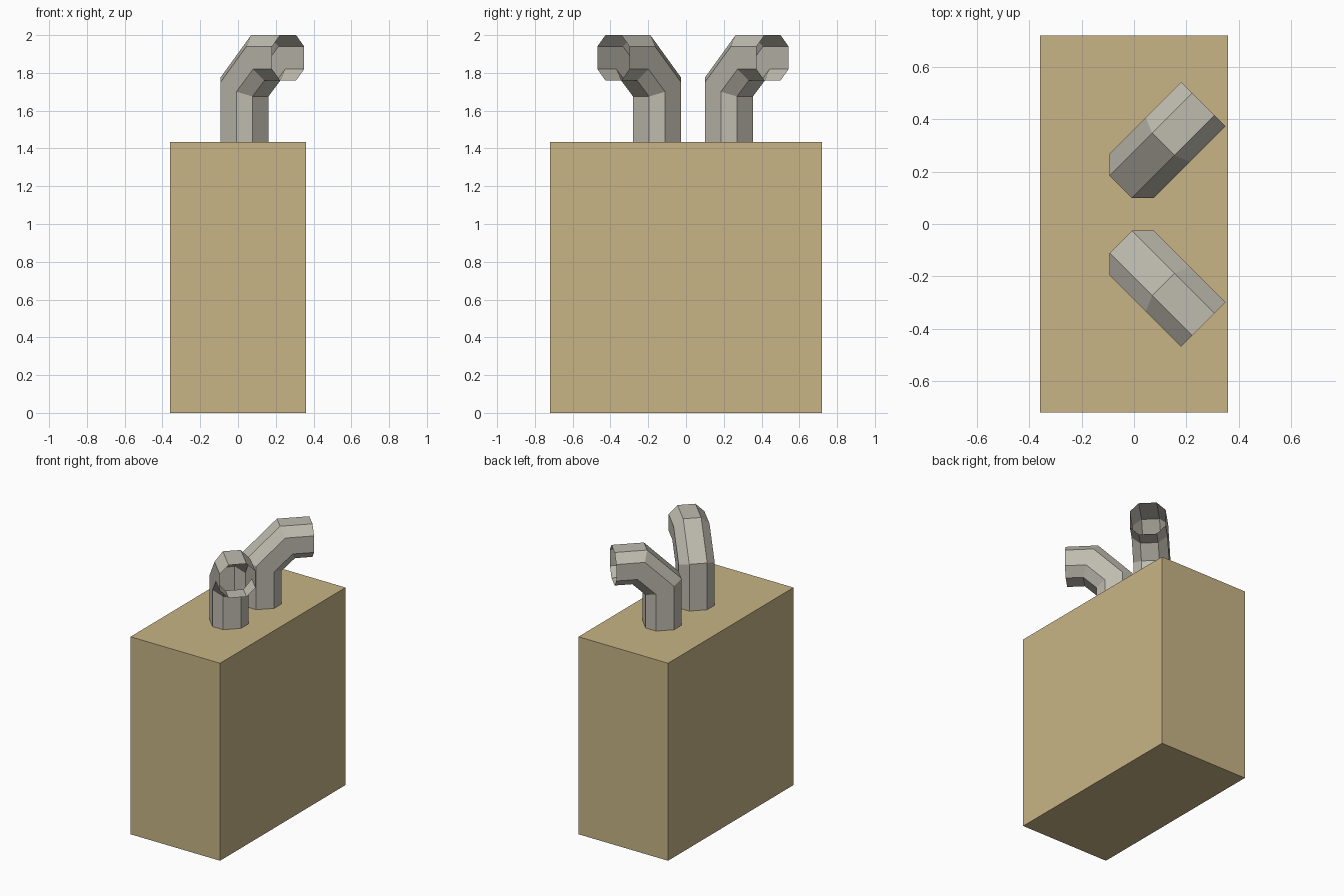
import bpy, bmesh, math
from mathutils import Matrix

if "Cube" in bpy.data.objects:
    bpy.data.objects.remove(bpy.data.objects["Cube"])


def material(name, rgb):
    m = bpy.data.materials.new(name)
    m.diffuse_color = (*rgb, 1)
    m.use_nodes = True
    m.node_tree.nodes["Principled BSDF"].inputs["Base Color"].default_value = m.diffuse_color
    return m


def finish(bm, name, mat):
    bmesh.ops.recalc_face_normals(bm, faces=bm.faces)
    me = bpy.data.meshes.new(name)
    bm.to_mesh(me)
    bm.free()
    me.materials.append(mat)
    ob = bpy.data.objects.new(name, me)
    bpy.context.collection.objects.link(ob)
    return ob


tan = material("tan", (0.58, 0.46, 0.24))
grey = material("warm_grey", (0.52, 0.50, 0.43))

# Chimney block
TOP = 1.435
bm = bmesh.new()
bmesh.ops.create_cube(bm, size=1, matrix=Matrix.Translation((0, 0, TOP / 2))
                      @ Matrix.Diagonal((0.72, 1.44, TOP, 1)))
finish(bm, "block", tan)

# Eight-sided pipe section: (across, outward) offsets
A, B = 0.12, 0.06
SECTION = [(A, B), (B, A), (-B, A), (-A, B), (-A, -B), (-B, -A), (B, -A), (A, -B)]
# Path stations: (reach, height, reach shear, height shear) for mitred rings
STATIONS = [(0, TOP, 1, 0),
            (0, 1.725, 1, -0.414),
            (0.16, 1.88, 0.414, -1),
            (0.327, 1.88, 0, -1)]


def bent_pipe(name, x, y, angle):
    """Open-ended thin pipe rising from the block and bending outward."""
    bm = bmesh.new()
    rings = [[bm.verts.new((u + p * su, v, z + p * sz)) for v, p in SECTION]
             for u, z, su, sz in STATIONS]
    for r0, r1 in zip(rings, rings[1:]):
        for i in range(8):
            j = (i + 1) % 8
            bm.faces.new((r0[i], r0[j], r1[j], r1[i]))
    ob = finish(bm, name, grey)
    ob.location = (x, y, 0)
    ob.rotation_euler.z = math.radians(angle)


bent_pipe("pipe_back", 0.034, 0.227, 45)
bent_pipe("pipe_front", 0.034, -0.153, -45)
